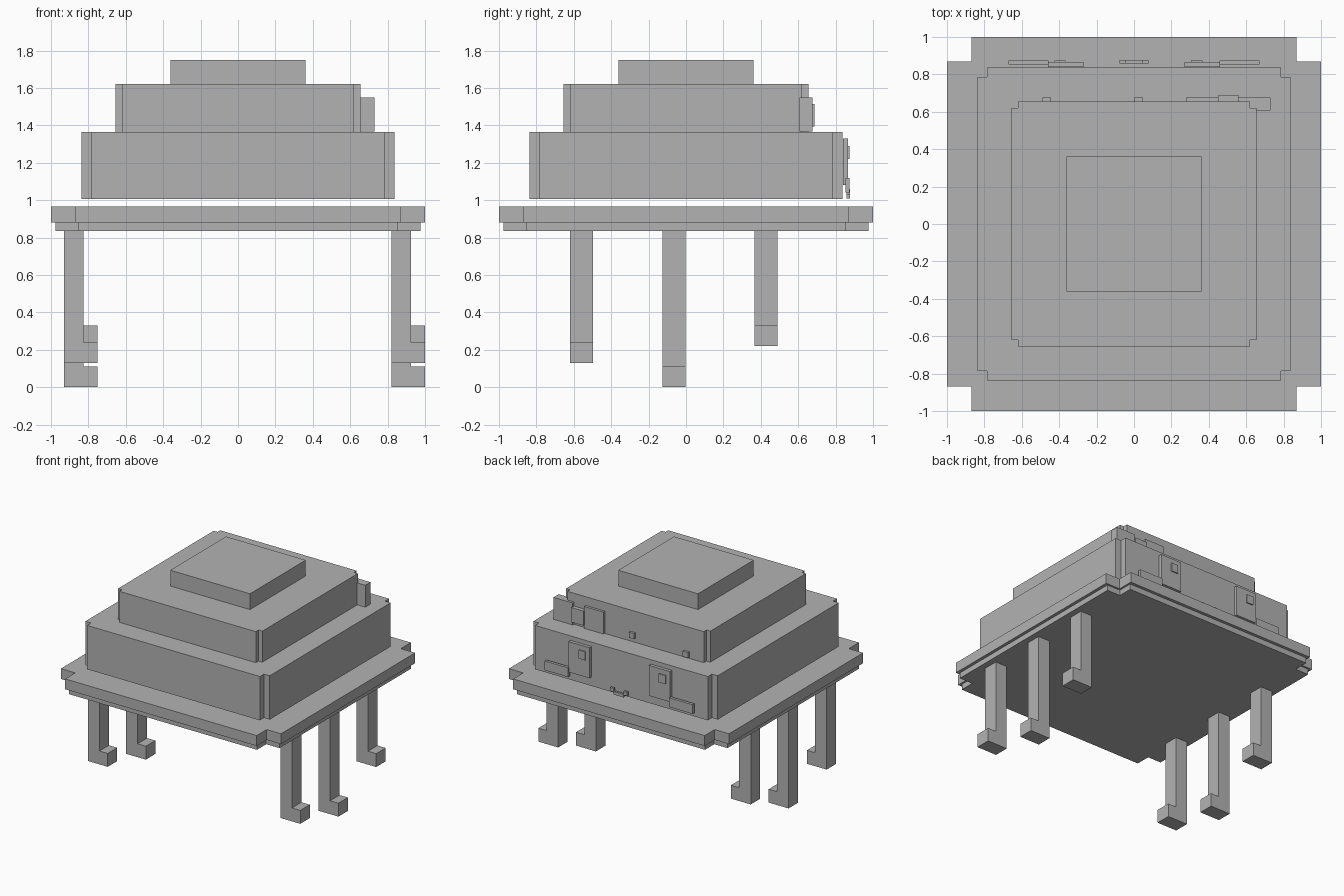
import bpy
import bmesh

cube = bpy.data.objects.get("Cube")
if cube:
    bpy.data.objects.remove(cube, do_unlink=True)

grey = bpy.data.materials.new("plain grey")
grey.use_nodes = True
colour = (0.45, 0.45, 0.45, 1)
grey.diffuse_color = colour
grey.node_tree.nodes["Principled BSDF"].inputs["Base Color"].default_value = colour


def prism(name, outline, lo, hi, upright=False):
    """Extrude an outline along z, or along y when it stands upright in x and z."""
    def place(a, b, depth):
        return (a, depth, b) if upright else (a, b, depth)
    bm = bmesh.new()
    ends = [[bm.verts.new(place(a, b, d)) for a, b in outline] for d in (lo, hi)]
    bm.faces.new(ends[0])
    bm.faces.new(ends[1])
    count = len(outline)
    for i in range(count):
        j = (i + 1) % count
        bm.faces.new((ends[0][i], ends[0][j], ends[1][j], ends[1][i]))
    bmesh.ops.recalc_face_normals(bm, faces=bm.faces)
    mesh = bpy.data.meshes.new(name)
    bm.to_mesh(mesh)
    bm.free()
    mesh.materials.append(grey)
    ob = bpy.data.objects.new(name, mesh)
    bpy.context.collection.objects.link(ob)
    return ob


def stepped(corners, centre=(0, 0)):
    """Rectangle with stair-cut corners, from the corners of one quarter."""
    quarter = []
    for i, (a, b) in enumerate(corners):
        if i:
            quarter.append((corners[i - 1][0], b))
        quarter.append((a, b))
    back = quarter[::-1]
    points = (quarter + [(-a, b) for a, b in back]
              + [(-a, -b) for a, b in quarter] + [(a, -b) for a, b in back])
    return [(a + centre[0], b + centre[1]) for a, b in points]


def square(*steps):
    return stepped(list(zip(steps, steps[::-1])))


def rect(x0, x1, z0, z1):
    return [(x0, z0), (x1, z0), (x1, z1), (x0, z1)]


# Brim and domed body in tiers
prism("brim_underside", square(0.975, 0.855, 0.735), 0.835, 0.88)
prism("brim", square(1.0, 0.87, 0.745), 0.88, 0.965)
prism("lower_tier", square(0.837, 0.785, 0.735), 1.005, 1.365)
prism("middle_tier", square(0.655, 0.62, 0.58), 1.365, 1.62)
prism("top_tier", square(0.362), 1.62, 1.75)

# Hanging legs, each with a toe pointing the same way
for side, x in (("right", -0.93), ("left", 0.82)):
    for place, y, z in (("front", -0.62, 0.13), ("middle", -0.125, 0.0),
                        ("back", 0.365, 0.22)):
        profile = [(x, z), (x + 0.18, z), (x + 0.18, z + 0.11),
                   (x + 0.105, z + 0.11), (x + 0.105, 0.84), (x, 0.84)]
        prism(f"{place}_{side}_leg", profile, y, y + 0.123, True)

# Face on the back of the lower tier
for side, s in (("left", 1), ("right", -1)):
    eye = stepped([(0.095, 0.09), (0.06, 0.125)], (s * 0.365, 1.205))
    prism(f"{side}_eye", eye, 0.84, 0.866, True)
    x = s * 0.365
    prism(f"{side}_eye_glint", rect(x - 0.06, x, 1.22, 1.29), 0.866, 0.875, True)
    cheek = stepped([(0.107, 0.018), (0.075, 0.038)], (s * 0.565, 1.08))
    prism(f"{side}_cheek", cheek, 0.852, 0.875, True)
mouth = [(-0.078, 1.03), (-0.045, 1.03), (-0.045, 1.01), (0.045, 1.01),
         (0.045, 1.03), (0.078, 1.03), (0.078, 1.06), (0.045, 1.06),
         (0.045, 1.035), (-0.045, 1.035), (-0.045, 1.06), (-0.078, 1.06)]
prism("mouth", mouth, 0.858, 0.876, True)

# Bow at the back corner of the middle tier
loop = [(0.087, 0.055), (0.052, 0.09)]
prism("bow_outer_loop", stepped(loop, (0.644, 1.458)), 0.608, 0.675, True)
prism("bow_inner_loop", stepped(loop, (0.366, 1.458)), 0.65, 0.675, True)
prism("bow_knot", stepped([(0.056, 0.04), (0.035, 0.06)], (0.506, 1.455)),
      0.65, 0.688, True)

# Small studs beside the bow
for name, x, z in (("middle_stud", 0.0, 1.40), ("side_stud", -0.49, 1.375)):
    prism(name, rect(x, x + 0.047, z, z + 0.045), 0.65, 0.675, True)
